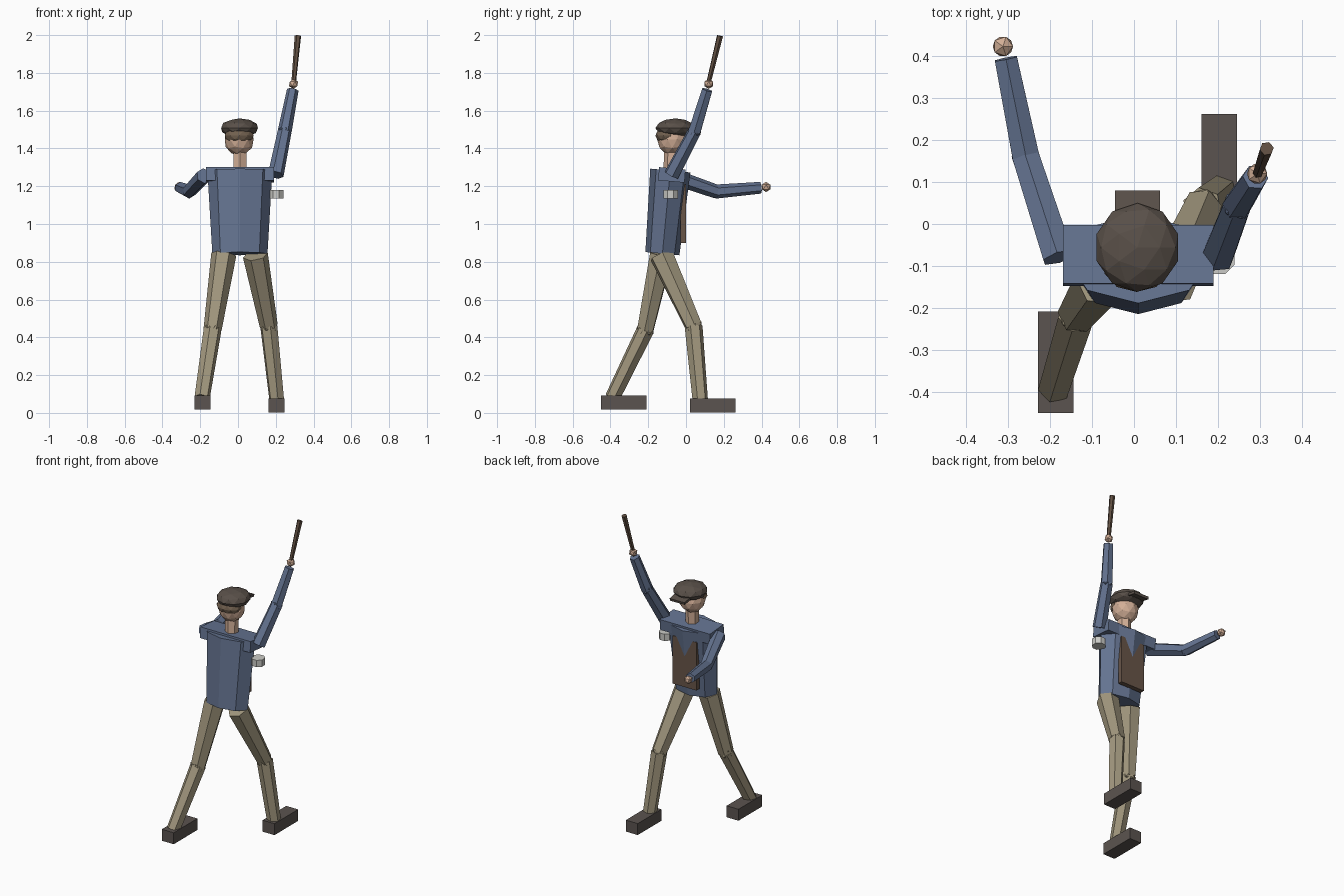
import bpy, math
from mathutils import Vector

old = bpy.data.objects.get("Cube")
if old:
    bpy.data.objects.remove(old, do_unlink=True)


def material(name, rgb):
    m = bpy.data.materials.new(name)
    m.use_nodes = True
    m.diffuse_color = (*rgb, 1)
    m.node_tree.nodes["Principled BSDF"].inputs["Base Color"].default_value = (*rgb, 1)
    return m


JACKET = material("jacket blue", (0.13, 0.175, 0.285))
TROUSER = material("trouser khaki", (0.37, 0.32, 0.215))
SHOE = material("shoe brown", (0.105, 0.088, 0.08))
CAP = material("cap brown", (0.1, 0.08, 0.066))
SKIN = material("skin", (0.65, 0.43, 0.31))
HAIR = material("hair brown", (0.17, 0.12, 0.08))
METAL = material("pale metal", (0.6, 0.6, 0.57))
LEATHER = material("leather brown", (0.14, 0.092, 0.066))
WOOD = material("wood brown", (0.12, 0.08, 0.055))


def finish(name, mat):
    o = bpy.context.object
    o.name = name
    o.data.materials.append(mat)
    return o


def box(name, mat, centre, size, tilt=0):
    bpy.ops.mesh.primitive_cube_add(size=1, location=centre, rotation=(math.radians(tilt), 0, 0))
    o = finish(name, mat)
    o.scale = size
    return o


def ball(name, mat, centre, radii, detail=2):
    bpy.ops.mesh.primitive_ico_sphere_add(subdivisions=detail, radius=1, location=centre)
    o = finish(name, mat)
    o.scale = radii
    return o


def tube(name, mat, start, end, r1, r2, sides=6, flatten=1):
    # tapered prism running from start to end
    a, b = Vector(start), Vector(end)
    bpy.ops.mesh.primitive_cone_add(vertices=sides, radius1=r1, radius2=r2,
                                    depth=(b - a).length, location=(a + b) / 2)
    o = finish(name, mat)
    o.rotation_mode = 'QUATERNION'
    o.rotation_quaternion = (b - a).to_track_quat('Z', 'Y')
    o.scale.y = flatten
    return o


def limb(names, mat, points, radii):
    # two tapered segments with a faceted joint between them
    for i in range(2):
        tube(names[i], mat, points[i], points[i + 1], radii[i], radii[i + 1])
    ball(names[2], mat, points[1], [radii[1] * 1.03] * 3, 1)


# Torso, leaning slightly forward, with a shoulder yoke
def torso_part():
    o = tube("torso", JACKET, (0.01, -0.125, 0.843), (0.01, -0.083, 1.283), 0.146, 0.172, 8)
    for v in o.data.vertices:
        v.co.y *= 0.62
    return o


torso_part()
box("shoulder_yoke", JACKET, (0.01, -0.075, 1.26), (0.36, 0.14, 0.07), -5)
box("chest_apron", LEATHER, (0.01, -0.015, 1.055), (0.17, 0.03, 0.31))

# Legs in a long stride
LEG = (0.067, 0.048, 0.041)
limb(("right_thigh", "right_shin", "right_knee"), TROUSER,
     [(-0.075, -0.13, 0.84), (-0.135, -0.215, 0.44), (-0.19, -0.39, 0.08)], LEG)
limb(("left_thigh", "left_shin", "left_knee"), TROUSER,
     [(0.092, -0.13, 0.835), (0.163, 0.04, 0.46), (0.207, 0.077, 0.05)], LEG)
box("right_shoe", SHOE, (-0.187, -0.33, 0.056), (0.085, 0.242, 0.074))
box("left_shoe", SHOE, (0.204, 0.142, 0.039), (0.085, 0.242, 0.074))

# Arms: one reaching ahead, one raised
ARM = (0.042, 0.037, 0.031)
limb(("right_upper_arm", "right_forearm", "right_elbow"), JACKET,
     [(-0.18, -0.08, 1.255), (-0.258, 0.16, 1.172), (-0.306, 0.395, 1.192)], ARM)
limb(("left_upper_arm", "left_forearm", "left_elbow"), JACKET,
     [(0.2, -0.077, 1.26), (0.247, 0.045, 1.49), (0.29, 0.112, 1.71)], ARM)
ball("right_hand", SKIN, (-0.313, 0.424, 1.196), [0.027] * 3, 1)
ball("left_hand", SKIN, (0.294, 0.12, 1.742), [0.027] * 3, 1)
tube("raised_stick", WOOD, (0.293, 0.115, 1.73), (0.317, 0.18, 1.996), 0.012, 0.017)

# Small round tin at the side
bpy.ops.mesh.primitive_cylinder_add(vertices=8, radius=0.042, depth=0.044,
                                    location=(0.201, -0.081, 1.157),
                                    rotation=(0, 0, math.pi / 8))
finish("side_tin", METAL)

# Neck, head, hair and flat cap
tube("neck", SKIN, (0.01, -0.08, 1.27), (0.01, -0.075, 1.4), 0.04, 0.04)
ball("head", SKIN, (0.006, -0.073, 1.447), (0.08, 0.08, 0.085))
ball("back_hair", HAIR, (0.006, -0.1, 1.468), (0.08, 0.062, 0.046))
ball("flat_cap", CAP, (0.008, -0.056, 1.508), (0.102, 0.106, 0.051))
box("cap_brim", CAP, (0.008, 0.035, 1.492), (0.107, 0.088, 0.016), -12)
